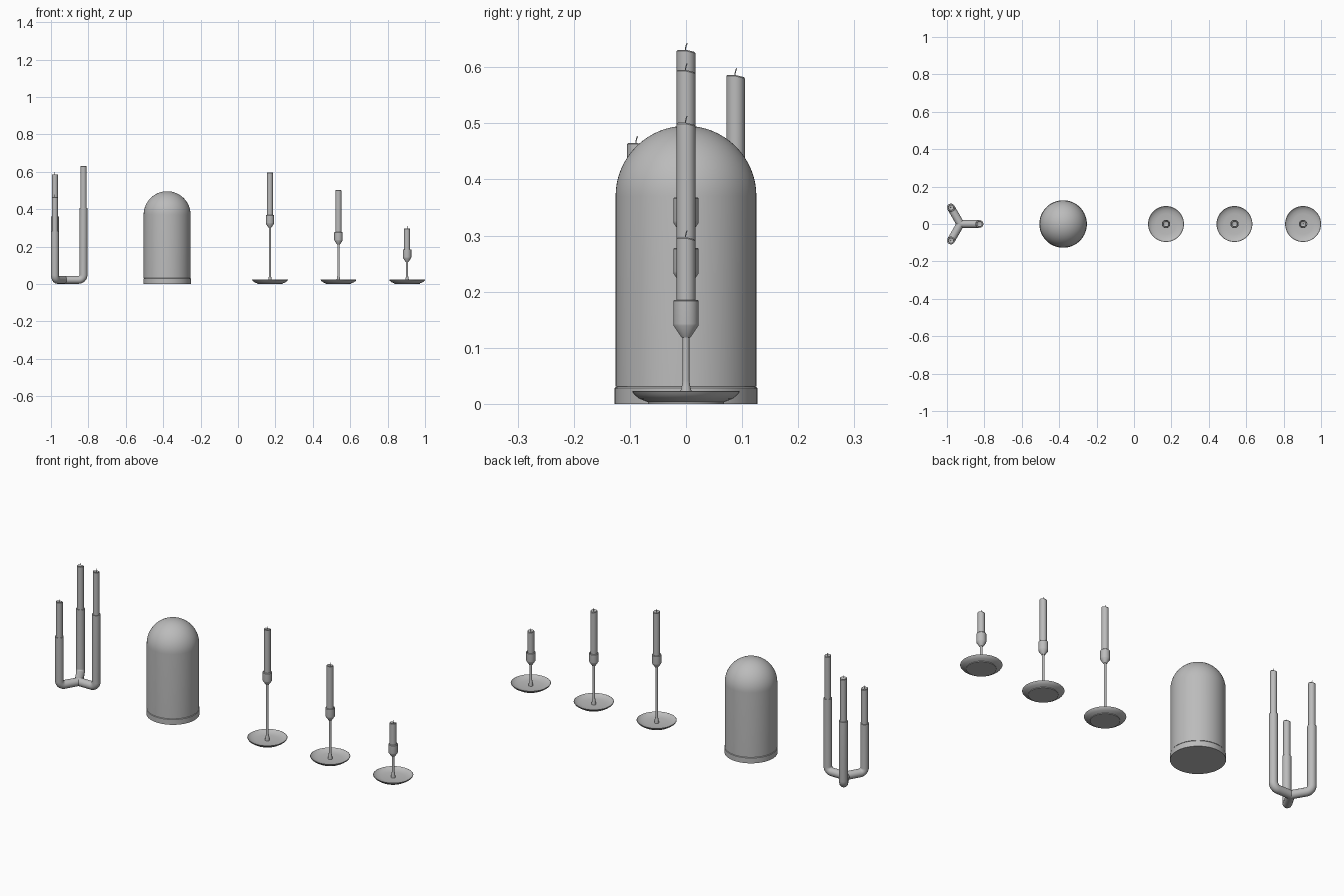
import bpy, bmesh, math
from mathutils import Vector

cube = bpy.data.objects.get("Cube")
if cube:
    bpy.data.objects.remove(cube, do_unlink=True)

grey = bpy.data.materials.new("plain_grey")
grey.use_nodes = True
colour = (0.5, 0.5, 0.5, 1)
grey.diffuse_color = colour
grey.node_tree.nodes["Principled BSDF"].inputs["Base Color"].default_value = colour


def finish(obj):
    """Give the part its material and smooth shading with crisp edges."""
    obj.data.materials.append(grey)
    bpy.ops.object.select_all(action='DESELECT')
    obj.select_set(True)
    bpy.context.view_layer.objects.active = obj
    bpy.ops.object.shade_smooth_by_angle(angle=math.radians(35))
    return obj


def lathe(name, profile, location, sides=48):
    """Spin a (radius, height) profile around the z axis."""
    bm = bmesh.new()
    verts = [bm.verts.new((r, 0, z)) for r, z in profile]
    edges = [bm.edges.new(pair) for pair in zip(verts, verts[1:])]
    bmesh.ops.spin(bm, geom=verts + edges, axis=(0, 0, 1), cent=(0, 0, 0),
                   angle=math.tau, steps=sides)
    bmesh.ops.remove_doubles(bm, verts=bm.verts, dist=0.00005)
    bmesh.ops.recalc_face_normals(bm, faces=bm.faces)
    mesh = bpy.data.meshes.new(name)
    bm.to_mesh(mesh)
    bm.free()
    obj = bpy.data.objects.new(name, mesh)
    bpy.context.collection.objects.link(obj)
    obj.location = location
    return finish(obj)


def tube(name, points, radius, location, resolution=6):
    """Sweep a round section along a path and turn it into a mesh."""
    curve = bpy.data.curves.new(name, 'CURVE')
    curve.dimensions = '3D'
    curve.bevel_depth = radius
    curve.bevel_resolution = resolution
    curve.use_fill_caps = True
    spline = curve.splines.new('POLY')
    spline.points.add(len(points) - 1)
    for point, co in zip(spline.points, points):
        point.co = (*co, 1)
    obj = bpy.data.objects.new(name, curve)
    bpy.context.collection.objects.link(obj)
    obj.location = location
    bpy.ops.object.select_all(action='DESELECT')
    obj.select_set(True)
    bpy.context.view_layer.objects.active = obj
    bpy.ops.object.convert(target='MESH')
    return finish(bpy.context.object)


def candle(name, x, y, bottom, top):
    """Candle with a melted hollow, a worn rim and a bent wick."""
    r = 0.0165
    body = lathe(name, [(0, bottom), (r, bottom), (r, top - 0.002), (r - 0.002, top),
                        (r - 0.004, top - 0.002), (0.006, top - 0.006), (0, top - 0.007)],
                 (x, y, 0), 32)
    for v in body.data.vertices:
        if v.co.z > top - 0.003 and v.co.y > 0:
            v.co.z -= 0.25 * v.co.y
    tube(name + "_wick", [(0, 0, top - 0.008), (0, -0.001, top + 0.002),
                          (0, 0.0005, top + 0.008), (0, 0.002, top + 0.012)],
         0.001, (x, y, 0), 2)


# Three-armed holder: bent tubes meeting at the hub
hub, reach, pipe, bend = Vector((-0.928, 0, 0.022)), 0.102, 0.021, 0.026
arms = [("right", 0, 0.405, 0.631), ("back", 120, 0.36, 0.586), ("front", 240, 0.28, 0.465)]
for side, degrees, tube_top, candle_top in arms:
    a = math.radians(degrees)
    path = [(0, 0)]
    for i in range(9):
        t = i / 8 * math.pi / 2
        path.append((reach - bend + bend * math.sin(t), bend - bend * math.cos(t)))
    path.append((reach, tube_top - hub.z))
    tube(side + "_holder_arm", [(d * math.cos(a), d * math.sin(a), z) for d, z in path],
         pipe, hub)
    candle(side + "_holder_candle", hub.x + reach * math.cos(a), reach * math.sin(a),
           tube_top - 0.02, candle_top)
bpy.ops.mesh.primitive_uv_sphere_add(segments=24, ring_count=12, radius=pipe, location=hub)
bpy.context.object.name = "holder_hub"
finish(bpy.context.object)

# Domed cover on a shallow round base
dome_r, shoulder = 0.1255, 0.37
dome = [(0, 0.031), (dome_r, 0.031)]
for i in range(17):
    t = i / 16 * math.pi / 2
    dome.append((dome_r * math.cos(t), shoulder + dome_r * math.sin(t)))
lathe("dome_cover", dome, (-0.379, 0, 0), 64)
lathe("dome_base", [(0, 0), (0.127, 0), (0.127, 0.028), (0.125, 0.03), (0.123, 0.031), (0, 0.031)],
      (-0.379, 0, 0), 64)

# Three candlesticks of falling height
sticks = [("tall", 0.171, 0.368, 0.595), ("middle", 0.537, 0.278, 0.501),
          ("short", 0.904, 0.185, 0.297)]
for size, x, cup_top, candle_top in sticks:
    place = (x, 0, 0)
    lathe(size + "_dish", [(0, 0), (0.068, 0), (0.068, 0.003), (0.083, 0.009), (0.092, 0.016),
                           (0.096, 0.022), (0.094, 0.023), (0.088, 0.018), (0.075, 0.012),
                           (0.055, 0.009), (0, 0.008)], place, 64)
    lathe(size + "_stem", [(0.011, 0.007), (0.0095, 0.024), (0.0075, 0.032), (0.006, 0.042),
                           (0.006, cup_top - 0.065)], place, 24)
    lathe(size + "_cup", [(0, cup_top - 0.067), (0.008, cup_top - 0.067),
                          (0.022, cup_top - 0.046), (0.0225, cup_top - 0.042),
                          (0.0225, cup_top - 0.002), (0.021, cup_top),
                          (0.018, cup_top), (0.0175, cup_top - 0.01),
                          (0, cup_top - 0.01)], place, 32)
    candle(size + "_candle", x, 0, cup_top - 0.01, candle_top)
